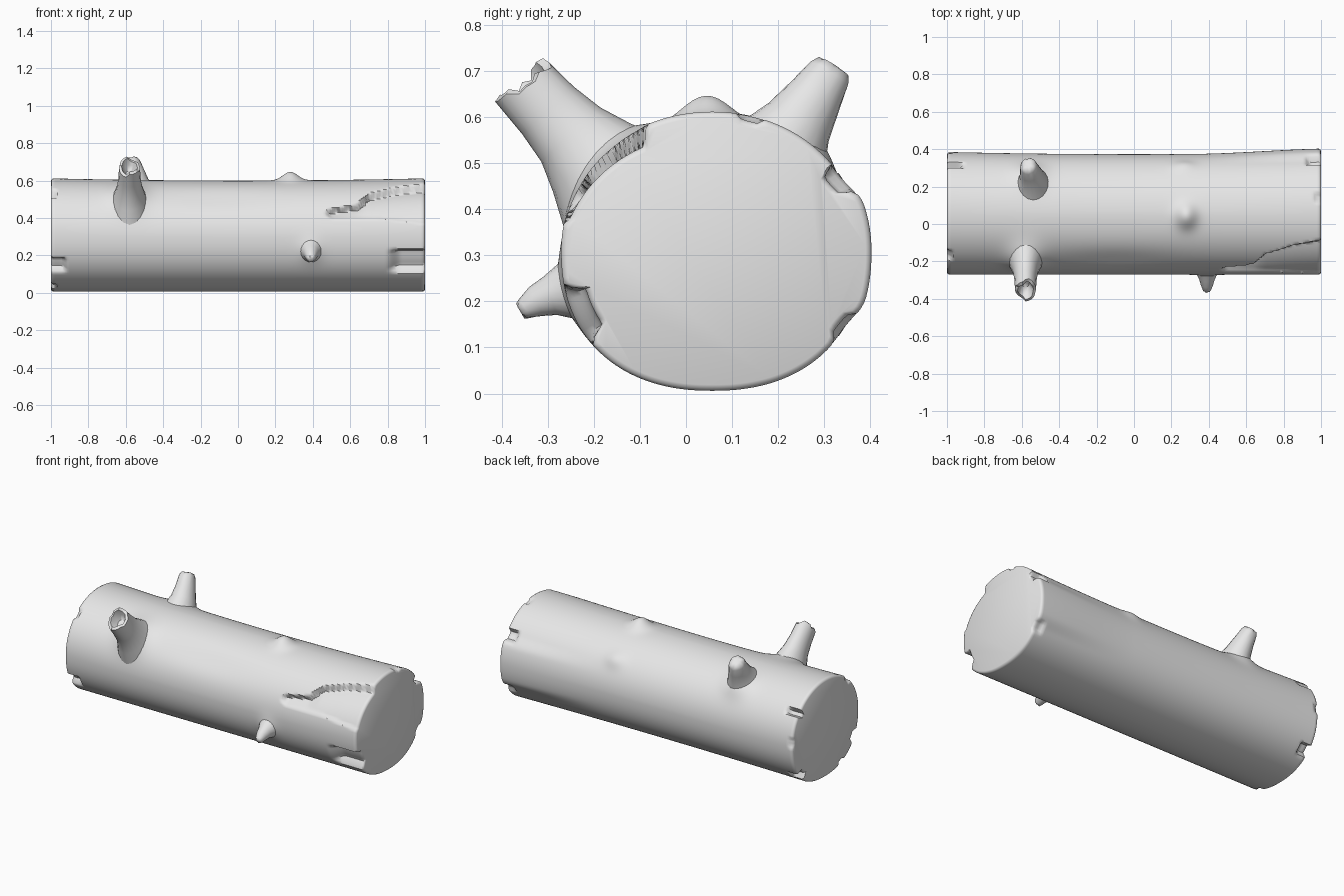
import bpy, bmesh, math, random
from mathutils import Vector

if "Cube" in bpy.data.objects:
    bpy.data.objects.remove(bpy.data.objects["Cube"])

random.seed(4)
CY, CZ, RY, RZ = 0.057, 0.309, 0.328, 0.303

wood = bpy.data.materials.new("pale grey wood")
wood.diffuse_color = (0.8, 0.8, 0.8, 1)
wood.use_nodes = True
wood.node_tree.nodes["Principled BSDF"].inputs["Base Color"].default_value = wood.diffuse_color


def finish(bm, name, angle=45):
    bmesh.ops.recalc_face_normals(bm, faces=bm.faces)
    me = bpy.data.meshes.new(name)
    bm.to_mesh(me)
    bm.free()
    me.materials.append(wood)
    ob = bpy.data.objects.new(name, me)
    bpy.context.collection.objects.link(ob)
    bpy.ops.object.select_all(action='DESELECT')
    ob.select_set(True)
    bpy.context.view_layer.objects.active = ob
    bpy.ops.object.shade_smooth_by_angle(angle=math.radians(angle))
    return ob


def skin(bm, rings):
    for a, b in zip(rings, rings[1:]):
        n = len(a)
        for i in range(n):
            bm.faces.new((a[i], a[(i + 1) % n], b[(i + 1) % n], b[i]))


def smooth(e0, e1, v):
    t = min(1, max(0, (v - e0) / (e1 - e0)))
    return t * t * (3 - 2 * t)


def interp(pts, x):
    for (x0, v0), (x1, v1) in zip(pts, pts[1:]):
        if x <= x1:
            return v0 + (v1 - v0) * max(0, (x - x0) / (x1 - x0))
    return pts[-1][1]


def adiff(a, b):
    return (a - b + 180) % 360 - 180


# Swellings: x, angle, height, spread along x, spread in degrees
BUMPS = [(0.28, 92, 0.046, 0.055, 11), (0.27, 38, 0.014, 0.06, 9),
         (-0.58, 137, 0.045, 0.09, 17), (-0.55, 50, 0.03, 0.08, 14),
         (0.39, 195, 0.015, 0.06, 12), (-0.1, 140, -0.008, 0.3, 14)]
# Broken bark at the ends: end sign, angle, half width, length, depth
NOTCHES = [(1, 207, 13, 0.21, 0.045), (1, 31, 7, 0.09, 0.03),
           (1, -32, 7, 0.07, 0.015), (-1, 211, 8, 0.09, 0.035),
           (-1, 38, 4, 0.10, 0.035), (-1, -43, 7, 0.08, 0.04),
           (-1, 133, 6, 0.03, 0.02), (-1, 242, 5, 0.03, 0.02),
           (1, 75, 5, 0.04, 0.012), (-1, 5, 6, 0.03, 0.012)]
PEEL_TOP = [(0.46, 0.425), (0.49, 0.445), (0.64, 0.47), (0.70, 0.53), (0.85, 0.565), (1, 0.58)]
PEEL_LOW = [(0.46, 0.415), (0.50, 0.40), (0.75, 0.40), (1, 0.375)]


def log_point(x, deg, shrink):
    c, s = math.cos(math.radians(deg)), math.sin(math.radians(deg))
    n = 2.25 if s < 0 else 2.05
    k = (abs(c) ** n + abs(s) ** n) ** (-1 / n)
    d = -shrink
    if s > 0:
        d -= 0.012 * (1 - x * x) * s
    if c > 0:
        d -= 0.012 * (1 - x * x) * c
    for bx, ba, h, sx, sa in BUMPS:
        d += h * math.exp(-((x - bx) / sx) ** 2 - (adiff(deg, ba) / sa) ** 2)
    # bark flare at the back of the right end
    d += 0.018 * smooth(0.3, 1, x) * (1 - smooth(18, 34, abs(adiff(deg, 0))))
    for e, a, w, length, h in NOTCHES:
        along = smooth(1 - length, 1 - length * 0.6, x * e)
        d -= h * along * (1 - smooth(w * 0.65, w, abs(adiff(deg, a))))
    z = CZ + RZ * k * s
    # peeled strip: deep under the upper bark edge, fading downwards
    if c < 0 and x > 0.46:
        up, lo = interp(PEEL_TOP, x), interp(PEEL_LOW, x)
        f = (z - lo) / (up - lo)
        m = smooth(lo - 0.004, lo + 0.006, z) * (1 - smooth(up - 0.008, up + 0.006, z))
        d -= m * smooth(0.46, 0.5, x) * (0.01 + 0.032 * min(1, max(0, f)))
    return (x, CY + (RY * k + d) * c, CZ + (RZ * k + d) * s)


# Log trunk
bm = bmesh.new()
N, M = 160, 180
stations = [(-1, 0.013), (-0.996, 0.005)]
stations += [(-0.988 + 1.976 * i / M, 0) for i in range(M + 1)]
stations += [(0.996, 0.005), (1, 0.013)]
rings = [[bm.verts.new(log_point(x, 360 * i / N, sh)) for i in range(N)] for x, sh in stations]
skin(bm, rings)
bm.faces.new(rings[0])
bm.faces.new(rings[-1])
finish(bm, "log_trunk")


def branch(name, path, flat, jag=0, hollow=0, sides=20):
    """Tapered stub along (x, y, z, radius) stations, hollowed or rounded at the tip."""
    bm = bmesh.new()
    pts = [(Vector(p[:3]), p[3]) for p in path]
    axis = (pts[-1][0] - pts[-2][0]).normalized()
    tip, r = pts[-1]
    if hollow:
        pts += [(tip + axis * 0.004, r * 0.75), (tip - axis * hollow * 0.5, r * 0.6), (tip - axis * hollow, r * 0.35)]
    else:
        pts += [(tip + axis * r * 0.35, r * 0.8), (tip + axis * r * 0.5, r * 0.4)]
    noise = [random.uniform(-jag, jag) for _ in range(sides)]
    X = Vector((1, 0, 0))
    rings = []
    for j, (p, rad) in enumerate(pts):
        k = min(j, len(path) - 1)
        t = (pts[min(k + 1, len(path) - 1)][0] - pts[max(k - 1, 0)][0]).normalized()
        u = (X - t * X.dot(t)).normalized()
        v = t.cross(u)
        ring = []
        for i in range(sides):
            a = 2 * math.pi * i / sides
            q = p + u * rad * flat * math.cos(a) + v * rad * math.sin(a)
            if len(path) - 1 <= j <= len(path):
                q += t * noise[i]
            ring.append(bm.verts.new(q))
        rings.append(ring)
    skin(bm, rings)
    bm.faces.new(rings[0])
    bm.faces.new(rings[-1])
    finish(bm, name, 55)


# Broken branch stubs
branch("front_branch", [(-0.58, -0.15, 0.45, 0.15), (-0.58, -0.205, 0.512, 0.112),
                        (-0.58, -0.25, 0.562, 0.087), (-0.58, -0.30, 0.615, 0.076),
                        (-0.58, -0.352, 0.672, 0.072)], 0.78, jag=0.016, hollow=0.05)
branch("back_branch", [(-0.54, 0.17, 0.47, 0.14), (-0.54, 0.21, 0.535, 0.105),
                       (-0.545, 0.245, 0.59, 0.077), (-0.555, 0.28, 0.645, 0.061),
                       (-0.565, 0.308, 0.69, 0.05)], 0.9, jag=0.006)
branch("small_twig", [(0.39, -0.20, 0.235, 0.10), (0.39, -0.255, 0.225, 0.065),
                      (0.39, -0.295, 0.212, 0.044), (0.39, -0.325, 0.20, 0.035),
                      (0.39, -0.35, 0.185, 0.024)], 0.95, jag=0.004)
